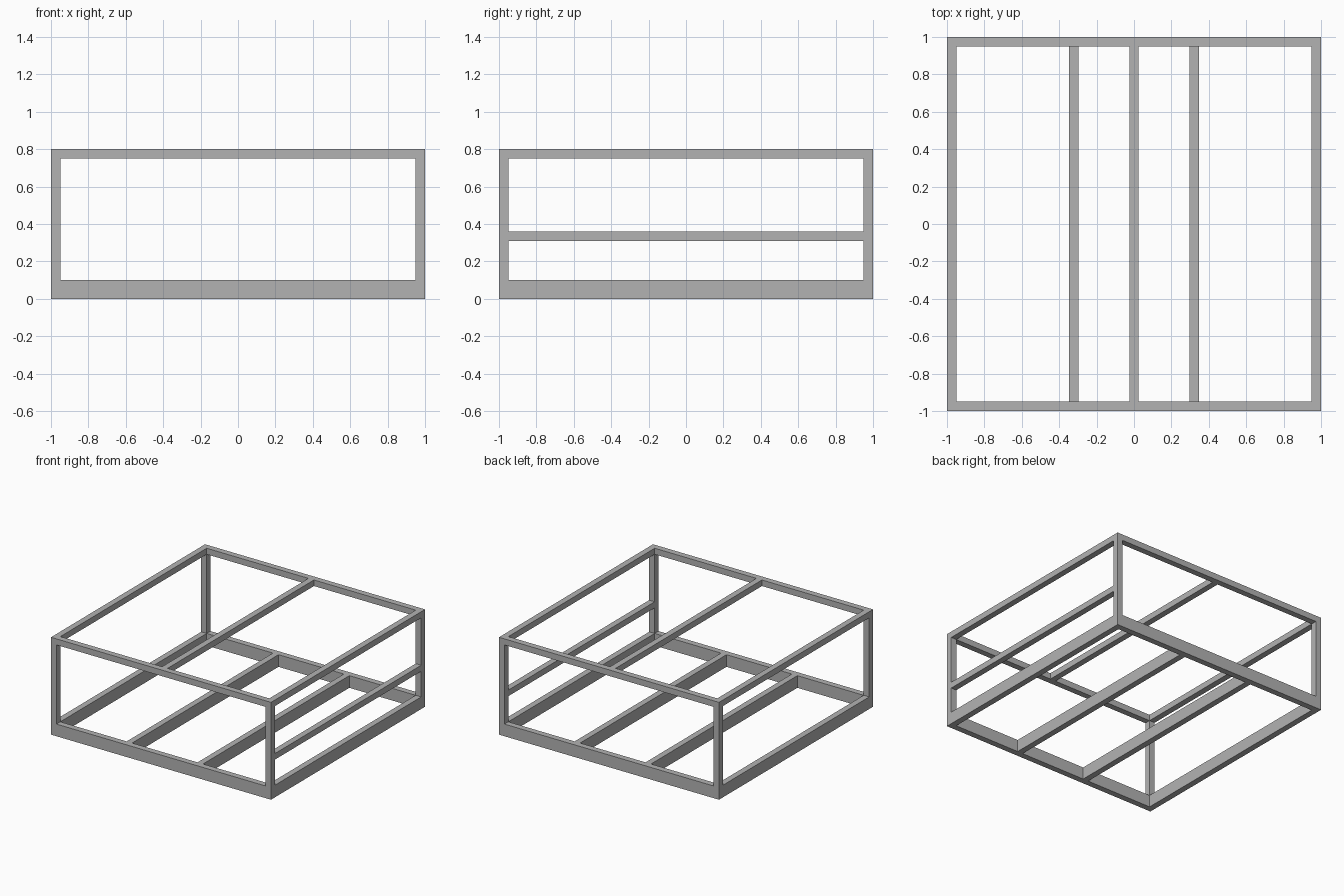
import bpy
import bmesh
from mathutils import Vector

cube = bpy.data.objects.get("Cube")
if cube:
    bpy.data.objects.remove(cube, do_unlink=True)

HALF = 1.0       # half of the square footprint
T = 0.05         # thickness of every bar
HEIGHT = 0.8
BASE = 0.1       # height of the base beams
INNER = HALF - T

grey = bpy.data.materials.new("grey_metal")
grey.use_nodes = True
colour = (0.45, 0.45, 0.45, 1)
grey.diffuse_color = colour
grey.node_tree.nodes["Principled BSDF"].inputs["Base Color"].default_value = colour


def finish(name, bm):
    mesh = bpy.data.meshes.new(name)
    bm.to_mesh(mesh)
    bm.free()
    mesh.materials.append(grey)
    obj = bpy.data.objects.new(name, mesh)
    bpy.context.collection.objects.link(obj)
    return obj


def bar(name, low, high, axis):
    """Box between two corners, open at the ends that butt against other parts."""
    low, high = Vector(low), Vector(high)
    bm = bmesh.new()
    bmesh.ops.create_cube(bm, size=1)
    bm.normal_update()
    ends = [f for f in bm.faces if abs(f.normal[axis]) > 0.9]
    bmesh.ops.delete(bm, geom=ends, context='FACES_ONLY')
    bmesh.ops.scale(bm, vec=high - low, verts=bm.verts)
    bmesh.ops.translate(bm, vec=(low + high) / 2, verts=bm.verts)
    return finish(name, bm)


def square_frame(name, bottom, top):
    """Square ring with a rectangular section."""
    bm = bmesh.new()
    signs = [(-1, -1), (1, -1), (1, 1), (-1, 1)]
    section = [(HALF, bottom), (HALF, top), (INNER, top), (INNER, bottom)]
    rings = [[bm.verts.new((sx * r, sy * r, z)) for r, z in section]
             for sx, sy in signs]
    for i in range(4):
        a, b = rings[i], rings[(i + 1) % 4]
        for j in range(4):
            k = (j + 1) % 4
            bm.faces.new((a[j], b[j], b[k], a[k]))
    bmesh.ops.recalc_face_normals(bm, faces=bm.faces)
    return finish(name, bm)


# Base and top frames
square_frame("base_frame", 0, BASE)
square_frame("top_frame", HEIGHT - T, HEIGHT)

# Corner posts
for sx, side in ((-1, "right"), (1, "left")):
    for sy, end in ((-1, "front"), (1, "back")):
        cx, cy = sx * (HALF - T / 2), sy * (HALF - T / 2)
        bar(f"{end}_{side}_post", (cx - T / 2, cy - T / 2, BASE),
            (cx + T / 2, cy + T / 2, HEIGHT - T), 2)

    # Base cross beam, one on each side of the middle
    x = sx * 0.322
    bar(f"{side}_base_beam", (x - T / 2, -INNER, 0), (x + T / 2, INNER, BASE), 1)

# Top centre bar
bar("top_centre_bar", (-T / 2, -INNER, HEIGHT - T), (T / 2, INNER, HEIGHT), 1)

# Single middle rail on the left side
bar("left_middle_rail", (INNER, -INNER, 0.31), (HALF, INNER, 0.36), 1)
